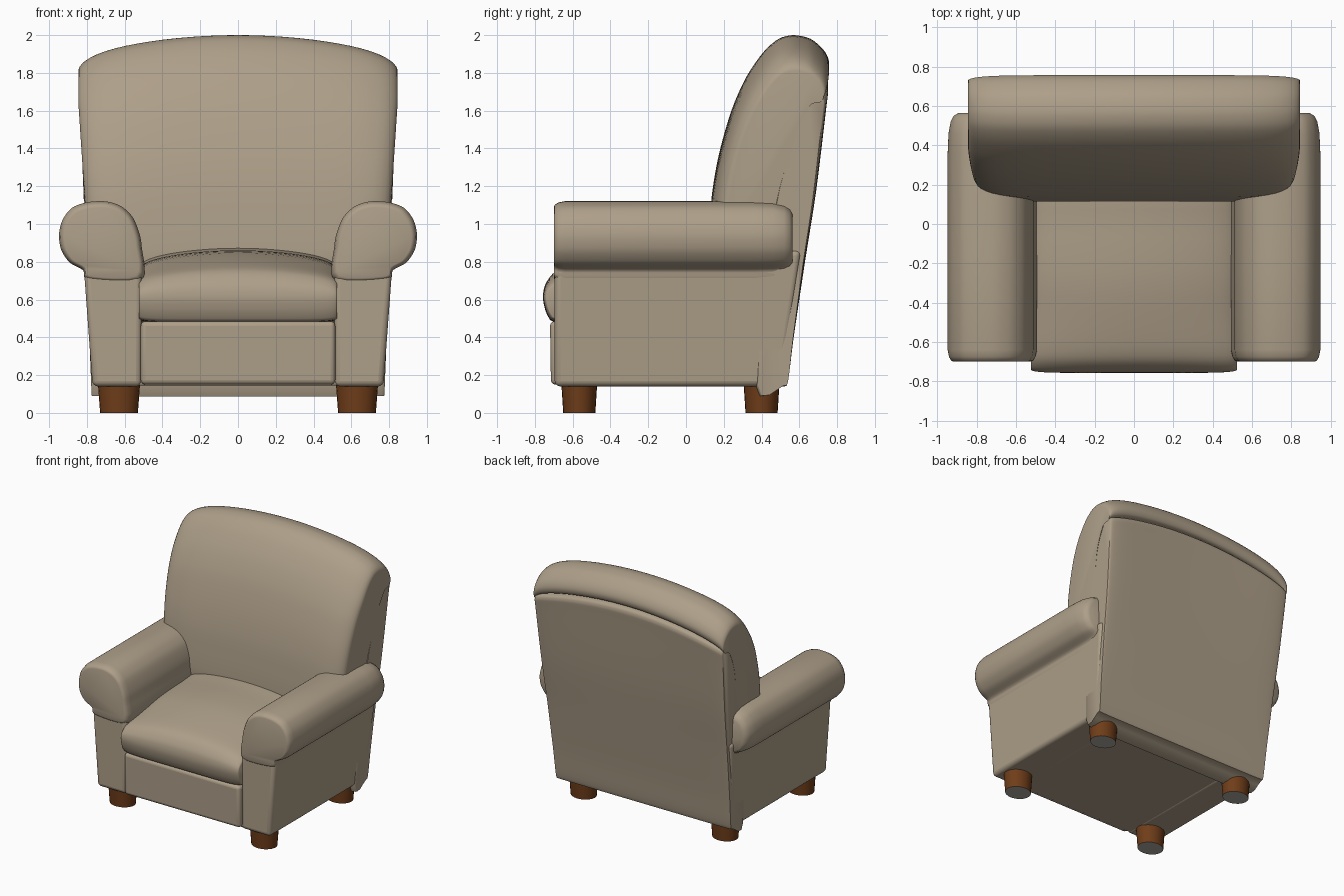
import bpy, bmesh, math
from mathutils import Vector

if "Cube" in bpy.data.objects:
    bpy.data.objects.remove(bpy.data.objects["Cube"])


def material(name, rgb):
    m = bpy.data.materials.new(name)
    m.diffuse_color = (*rgb, 1)
    m.use_nodes = True
    m.node_tree.nodes["Principled BSDF"].inputs["Base Color"].default_value = m.diffuse_color
    return m


FABRIC = material("tan fabric", (0.42, 0.345, 0.25))
WOOD = material("dark brown wood", (0.16, 0.047, 0.01))
GLIDE = material("grey foot pad", (0.42, 0.40, 0.34))


def finish(name, bm, mats, bevel=0):
    bmesh.ops.recalc_face_normals(bm, faces=bm.faces)
    me = bpy.data.meshes.new(name)
    bm.to_mesh(me)
    bm.free()
    ob = bpy.data.objects.new(name, me)
    bpy.context.collection.objects.link(ob)
    for m in mats:
        me.materials.append(m)
    if bevel:
        mod = ob.modifiers.new("soft edges", 'BEVEL')
        mod.width, mod.segments = bevel, 4
    bpy.ops.object.select_all(action='DESELECT')
    ob.select_set(True)
    bpy.context.view_layer.objects.active = ob
    bpy.ops.object.shade_smooth_by_angle(angle=math.radians(45))
    return ob


def smooth_loop(pts, n=4):
    """Closed Catmull-Rom curve through a few 2D points."""
    p, out = [Vector(q) for q in pts], []
    for i in range(len(p)):
        a, b, c, d = (p[(i + k - 1) % len(p)] for k in range(4))
        for j in range(n):
            t = j / n
            out.append(b + 0.35 * t * (1 - t) ** 2 * (c - a) * 1.2
                       + (3 * t * t - 2 * t ** 3) * (c - b)
                       - 0.35 * t * t * (1 - t) * (d - b) * 1.2)
    return out


def loft(name, rings):
    bm = bmesh.new()
    vr = [[bm.verts.new(p) for p in r] for r in rings]
    n = len(vr[0])
    for a, b in zip(vr, vr[1:]):
        for i in range(n):
            bm.faces.new((a[i], a[(i + 1) % n], b[(i + 1) % n], b[i]))
    bm.faces.new(vr[0])
    bm.faces.new(vr[-1])
    return finish(name, bm, [FABRIC])


def cushion(name, profile, width, pivot, shrink, drop, drop_from, drop_span):
    """Side profile swept across x, arched on top and rounded at both ends."""
    loop, rings, steps = smooth_loop(profile), [], 32
    for i in range(steps + 1):
        t = math.sin(math.pi * (i / steps - 0.5))
        d = 1 - math.sqrt(max(0, 1 - abs(t) ** 8))
        ring = []
        for y, z in loop:
            y2 = pivot[0] + (y - pivot[0]) * (1 - shrink[0] * d)
            z2 = pivot[1] + (z - pivot[1]) * (1 - shrink[1] * d)
            z2 -= drop * t * t * min(1, max(0, (z - drop_from) / drop_span))
            ring.append((t * width(z), y2, z2))
        rings.append(ring)
    return loft(name, rings)


def block(name, bottom, top, z0, z1, bevel):
    """Tapered box: bottom and top are (x0, x1, y0, y1)."""
    bm = bmesh.new()
    lo, hi = ([bm.verts.new((r[i], r[j], z)) for i, j in ((0, 2), (1, 2), (1, 3), (0, 3))]
              for r, z in ((bottom, z0), (top, z1)))
    bm.faces.new(lo)
    bm.faces.new(hi)
    for i in range(4):
        k = (i + 1) % 4
        bm.faces.new((lo[i], lo[k], hi[k], hi[i]))
    return finish(name, bm, [FABRIC], bevel)


# Outer back shell
cushion("back_shell",
        [(0.36, 0.145), (0.51, 0.14), (0.54, 0.17), (0.57, 0.40), (0.63, 0.80), (0.69, 1.20),
         (0.745, 1.68), (0.752, 1.76), (0.73, 1.79), (0.64, 1.79), (0.59, 1.6), (0.46, 1.1)],
        lambda z: 0.777 + 0.037 * (z - 0.14), (0.55, 0.5), (0.12, 0.01), 0.11, 0.8, 1.0)

# Back cushion, rolled over the top of the shell
cushion("back_cushion",
        [(0.13, 0.70), (0.13, 1.08), (0.17, 1.35), (0.24, 1.6), (0.32, 1.78), (0.41, 1.91),
         (0.49, 1.98), (0.57, 2.0), (0.66, 1.98), (0.73, 1.92), (0.757, 1.86), (0.74, 1.81),
         (0.66, 1.78), (0.56, 1.55), (0.48, 1.1), (0.4, 0.70)],
        lambda z: 0.845 - 0.05 * max(0, 1.8 - z), (0.62, 1.4), (0.2, 0.13), 0.11, 0.8, 1.0)

# Seat cushion
cushion("seat_cushion",
        [(0.28, 0.49), (-0.3, 0.48), (-0.67, 0.48), (-0.73, 0.51), (-0.757, 0.6), (-0.745, 0.68),
         (-0.69, 0.75), (-0.58, 0.79), (-0.3, 0.845), (0, 0.862), (0.28, 0.85)],
        lambda z: 0.525, (-0.2, 0.6), (0.03, 0.16), 0.06, 0.62, 0.2)

# Base and front rail
block("base", (-0.6, 0.6, -0.68, 0.48), (-0.6, 0.6, -0.68, 0.5), 0.145, 0.47, 0.01)
block("front_rail", (-0.515, 0.515, -0.715, -0.5), (-0.515, 0.515, -0.72, -0.5), 0.15, 0.485, 0.025)

# Arms: flat lower panel and rolled top
ARM = [(.51, .70), (.51, .88), (.525, .96), (.56, 1.04), (.62, 1.095), (.70, 1.12), (.80, 1.115),
       (.88, 1.085), (.93, 1.02), (.948, .94), (.935, .86), (.89, .795), (.82, .755), (.79, .70)]
STATIONS = [(-.70, .86), (-.695, .92), (-.675, .97), (-.64, 1), (-.15, 1), (.36, 1),
            (.46, .98), (.52, .93), (.55, .86), (.565, .75)]
for side, s in (("left", -1), ("right", 1)):
    block(side + "_arm_panel", (s * .51, s * .77, -.695, .51), (s * .51, s * .823, -.695, .61),
          0.14, 0.86, 0.03)
    loop = smooth_loop(ARM)
    loft(side + "_arm_roll",
         [[(s * (.73 + (x - .73) * k), y, .88 + (z - .88) * k) for x, z in loop]
          for y, k in STATIONS])

# Tapered wooden legs with foot pads
for end, y in (("front", -0.565), ("back", 0.40)):
    for side, s in (("left", -1), ("right", 1)):
        bm = bmesh.new()
        bmesh.ops.create_cone(bm, cap_ends=True, segments=24, radius1=0.10, radius2=0.112, depth=0.16)
        for v in bm.verts:
            v.co = (v.co.x + s * 0.63, v.co.y * 0.85 + y, v.co.z + 0.08)
        bm.normal_update()
        for f in bm.faces:
            f.material_index = 1 if f.normal.z < -0.9 else 0
        finish(f"{end}_{side}_leg", bm, [WOOD, GLIDE])
